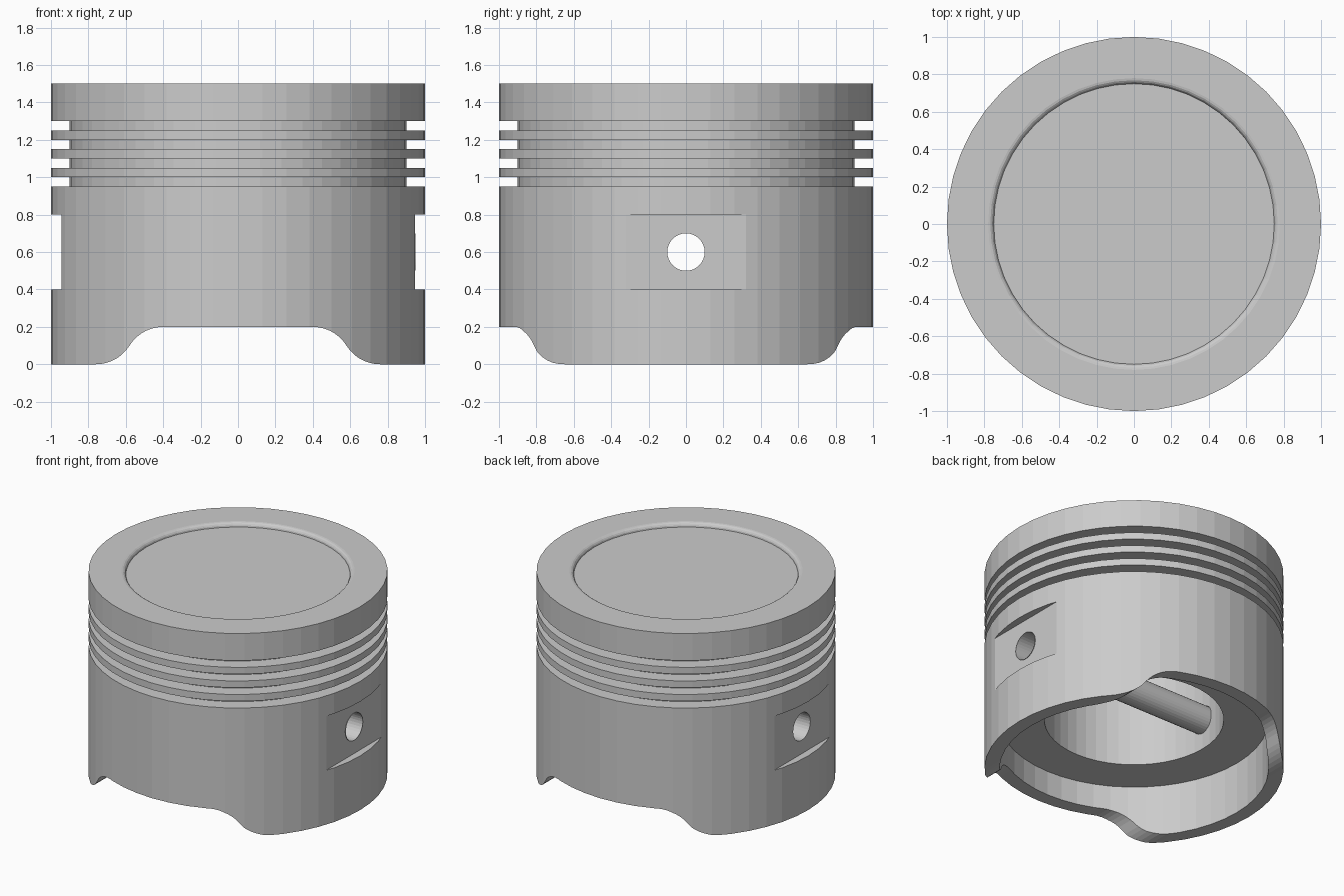
import bpy, bmesh, math
from mathutils import Matrix

SEGMENTS = 48

cube = bpy.data.objects.get("Cube")
if cube:
    bpy.data.objects.remove(cube, do_unlink=True)

grey = bpy.data.materials.new("cast_grey")
grey.use_nodes = True
COLOUR = (0.6, 0.6, 0.6, 1)
grey.diffuse_color = COLOUR
grey.node_tree.nodes["Principled BSDF"].inputs["Base Color"].default_value = COLOUR


def make_object(name, bm):
    bmesh.ops.recalc_face_normals(bm, faces=bm.faces)
    mesh = bpy.data.meshes.new(name)
    bm.to_mesh(mesh)
    bm.free()
    mesh.materials.append(grey)
    obj = bpy.data.objects.new(name, mesh)
    bpy.context.collection.objects.link(obj)
    return obj


def lathe(name, profile):
    """Spin an (r, z) profile around the z axis."""
    bm = bmesh.new()
    verts = [bm.verts.new((r, 0, z)) for r, z in profile]
    edges = [bm.edges.new(pair) for pair in zip(verts, verts[1:])]
    bmesh.ops.spin(bm, geom=verts + edges, cent=(0, 0, 0), axis=(0, 0, 1),
                   angle=math.tau, steps=SEGMENTS)
    bmesh.ops.remove_doubles(bm, verts=bm.verts, dist=1e-4)
    return make_object(name, bm)


def tube(name, radius, x0, x1, capped):
    """Cylinder along x at pin height."""
    bm = bmesh.new()
    bmesh.ops.create_cone(bm, cap_ends=capped, segments=32, radius1=radius,
                          radius2=radius, depth=x1 - x0)
    bm.transform(Matrix.Translation(((x0 + x1) / 2, 0, 0.6))
                 @ Matrix.Rotation(math.pi / 2, 4, 'Y'))
    return make_object(name, bm)


def box(name, size, centre):
    bm = bmesh.new()
    bmesh.ops.create_cube(bm, size=1)
    bm.transform(Matrix.Translation(centre) @ Matrix.Diagonal((*size, 1)))
    return make_object(name, bm)


def skirt_cutter():
    """Prism along y with an S-curved outline on both sides."""
    top, half_top, half_base = 0.2, 0.4, 0.76
    run = half_base - half_top
    sweep = 2 * math.atan(top / run)
    radius = run / (2 * math.sin(sweep))
    steps = 7
    angles = [sweep * i / steps for i in range(steps + 1)]
    side = [(half_top + radius * math.sin(a), top - radius * (1 - math.cos(a)))
            for a in angles]
    side += [(half_base - radius * math.sin(a), radius * (1 - math.cos(a)))
             for a in reversed(angles[:-1])]
    side.append((half_base, -0.2))
    outline = side + [(-x, z) for x, z in reversed(side)]
    bm = bmesh.new()
    face = bm.faces.new([bm.verts.new((x, -1.5, z)) for x, z in outline])
    out = bmesh.ops.extrude_face_region(bm, geom=[face])
    moved = [v for v in out["geom"] if isinstance(v, bmesh.types.BMVert)]
    bmesh.ops.translate(bm, verts=moved, vec=(0, 3, 0))
    return make_object("skirt_cutter", bm)


def cut(target, cutter):
    cutter.hide_render = True
    mod = target.modifiers.new("cut", 'BOOLEAN')
    mod.operation = 'DIFFERENCE'
    mod.solver = 'EXACT'
    mod.object = cutter
    bpy.context.view_layer.objects.active = target
    bpy.ops.object.modifier_apply(modifier=mod.name)
    bpy.data.objects.remove(cutter, do_unlink=True)


# Body profile: shallow bowl with a rounded lip
LIP, BOWL = 0.03, 0.75
profile = [(0, 1.5 - LIP), (BOWL, 1.5 - LIP)]
for i in range(1, 5):
    a = math.pi / 2 * i / 4
    profile.append((BOWL + LIP * (1 - math.cos(a)), 1.5 - LIP * (1 - math.sin(a))))
profile.append((1, 1.5))

# Four ring grooves
for i in range(4):
    z = 1.3 - 0.1 * i
    profile += [(1, z), (0.9, z), (0.9, z - 0.05), (1, z - 0.05)]

# Skirt, inner ledge and cavity
profile += [(1, 0), (0.9, 0), (0.9, 0.38), (0.6, 0.38), (0.6, 1.2), (0, 1.2)]
body = lathe("piston_body", profile)

# Arched skirt openings, side flats and pin bore
cut(body, skirt_cutter())
for side in (-1, 1):
    cut(body, box("flat_cutter", (0.2, 1, 0.4), (side * 1.045, 0, 0.6)))
cut(body, tube("bore_cutter", 0.1, -1.2, 1.2, True))

# Hollow pin through the bore
tube("pin_sleeve", 0.099, -0.94, 0.95, False)
